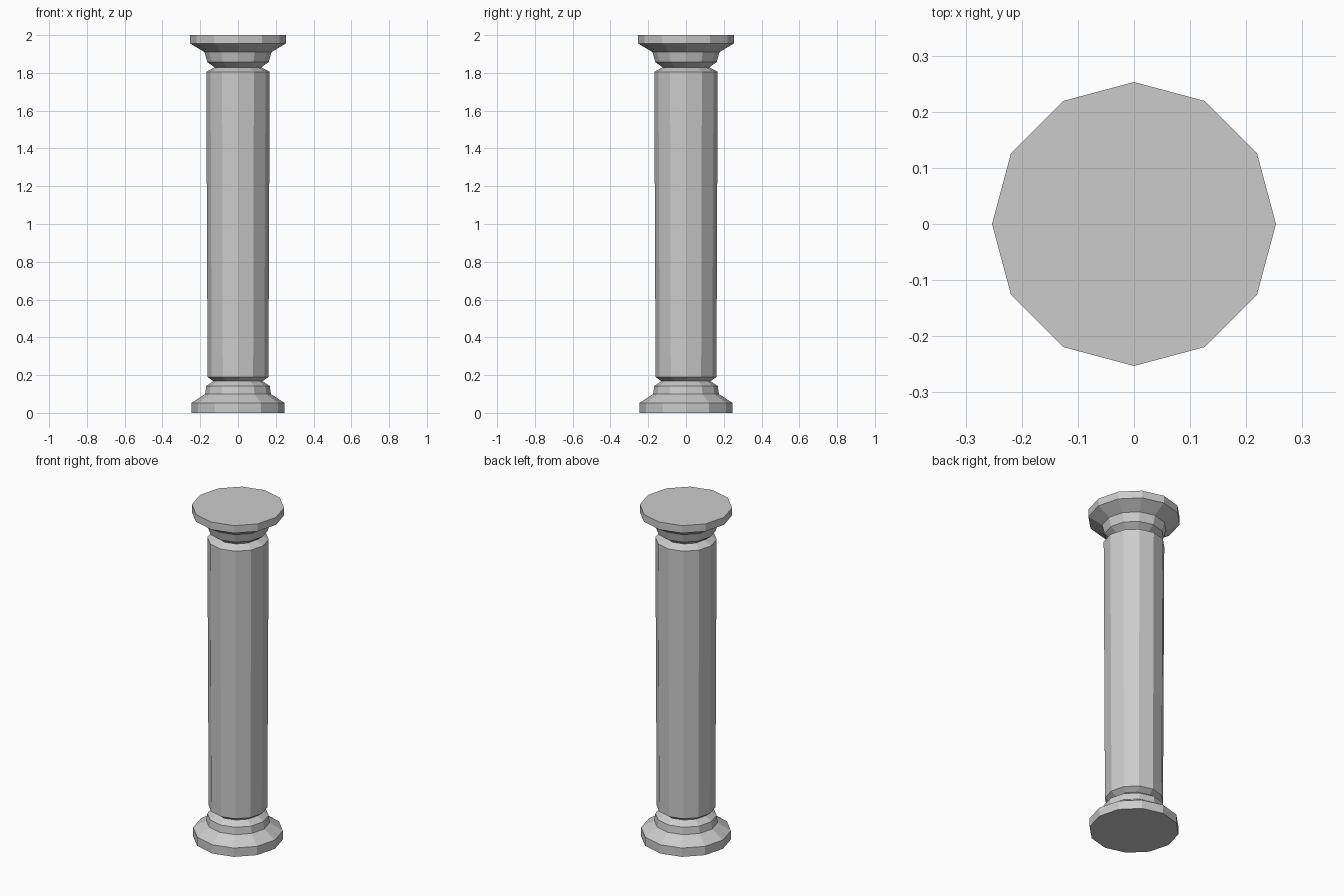
import bpy, bmesh
from math import cos, sin, tau

if "Cube" in bpy.data.objects:
    bpy.data.objects.remove(bpy.data.objects["Cube"])

SIDES = 12


def lathe(name, profile, cap_bottom=False, cap_top=False):
    """Turn a (radius, height) profile, listed bottom to top, into a 12-sided part."""
    bm = bmesh.new()
    rings = [[bm.verts.new((r * cos(tau * i / SIDES), r * sin(tau * i / SIDES), z))
              for i in range(SIDES)] for r, z in profile]
    for low, high in zip(rings, rings[1:]):
        for i in range(SIDES):
            j = (i + 1) % SIDES
            bm.faces.new((low[i], low[j], high[j], high[i]))
    if cap_bottom:
        bm.faces.new(rings[0][::-1])
    if cap_top:
        bm.faces.new(rings[-1])
    mesh = bpy.data.meshes.new(name)
    bm.to_mesh(mesh)
    bm.free()
    obj = bpy.data.objects.new(name, mesh)
    bpy.context.collection.objects.link(obj)
    return obj


# Rings shared by neighbouring parts
lower_neck = (0.13, 0.168)
upper_neck = (0.123, 1.829)

# Base: plinth, sloped shoulder, small collar
lathe("base", [(0.246, 0), (0.246, 0.053), (0.174, 0.10), (0.168, 0.142), lower_neck],
      cap_bottom=True)

# Shaft, slightly wider at the top, pinched into a groove at each end
lathe("shaft", [lower_neck, (0.161, 0.19), (0.168, 1.806), upper_neck])

# Capital: collar, flare and top slab
lathe("capital", [upper_neck, (0.163, 1.858), (0.177, 1.91), (0.253, 1.955), (0.253, 2.0)],
      cap_top=True)
